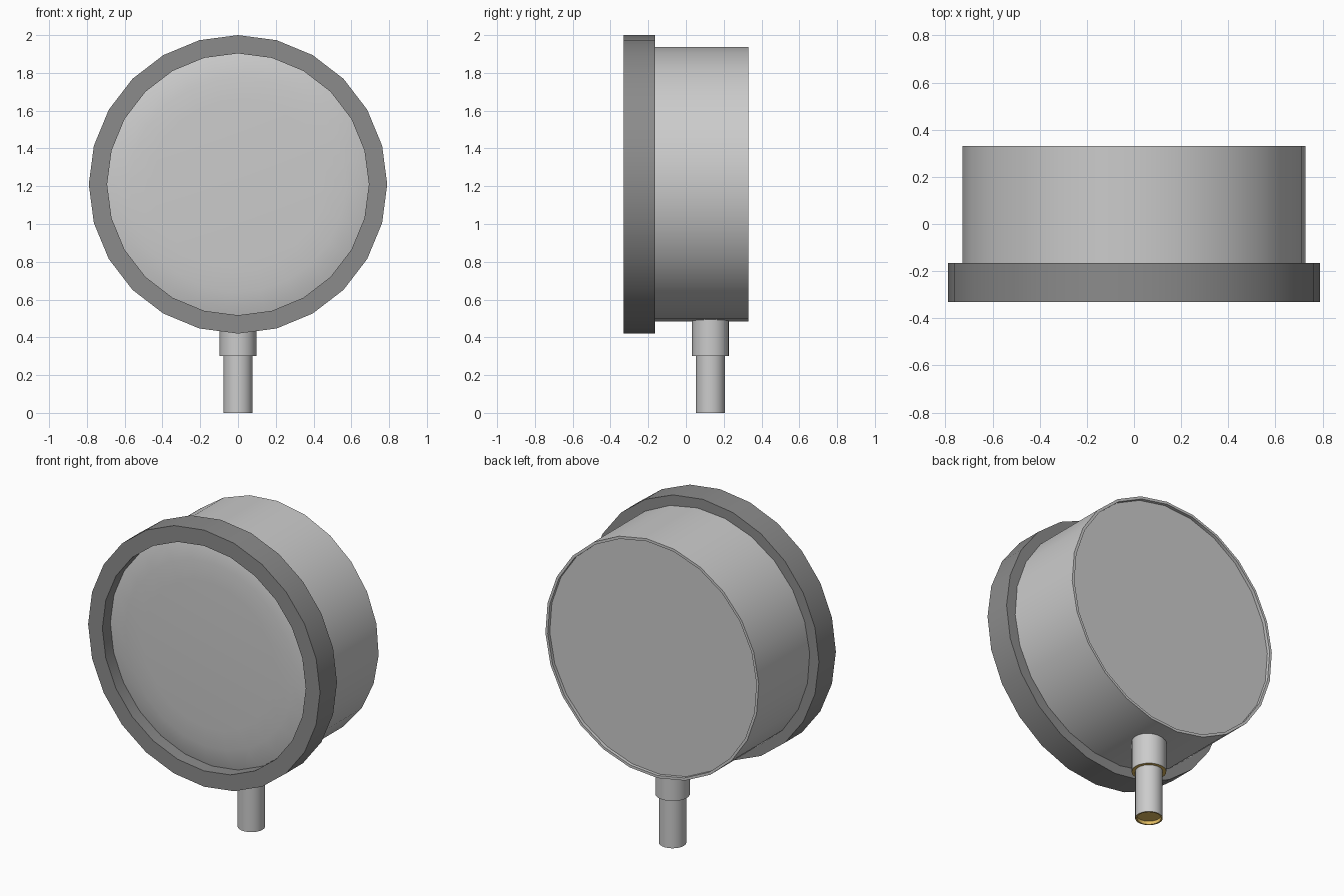
import bpy, math
from mathutils import Matrix, Vector

cube = bpy.data.objects.get("Cube")
if cube:
    bpy.data.objects.remove(cube, do_unlink=True)


def material(name, rgb):
    m = bpy.data.materials.new(name)
    m.use_nodes = True
    color = (*rgb, 1)
    m.diffuse_color = color
    m.node_tree.nodes["Principled BSDF"].inputs["Base Color"].default_value = color
    return m


steel = material("light steel", (0.6, 0.6, 0.6))
dark = material("dark grey", (0.26, 0.26, 0.26))
brass = material("brass", (0.75, 0.5, 0.12))


def lathe(name, profile, sides, matrix, mats, turn=0.0, inner_from=None):
    """Spin (radius, height) points about local z; radius 0 closes to a point.
    Bands from index inner_from onward take the second material."""
    verts, rings, faces, slots = [], [], [], []
    for r, h in profile:
        n = 1 if r == 0 else sides
        rings.append([len(verts) + i for i in range(n)])
        for i in range(n):
            a = turn + math.tau * i / sides
            verts.append(matrix @ Vector((r * math.cos(a), r * math.sin(a), h)))
    for k, (a, b) in enumerate(zip(rings, rings[1:])):
        for i in range(sides):
            j = (i + 1) % sides
            if len(a) == 1:
                f = (a[0], b[j], b[i])
            elif len(b) == 1:
                f = (a[i], a[j], b[0])
            else:
                f = (a[i], a[j], b[j], b[i])
            faces.append(f)
            slots.append(1 if inner_from is not None and k >= inner_from else 0)
    mesh = bpy.data.meshes.new(name)
    mesh.from_pydata(verts, [], faces)
    for m in mats:
        mesh.materials.append(m)
    mesh.polygons.foreach_set("material_index", slots)
    mesh.update()
    ob = bpy.data.objects.new(name, mesh)
    bpy.context.collection.objects.link(ob)
    bpy.ops.object.select_all(action='DESELECT')
    ob.select_set(True)
    bpy.context.view_layer.objects.active = ob
    bpy.ops.object.shade_smooth_by_angle(angle=math.radians(30))
    return ob


# Dial axis: local z runs from front to back
dial = Matrix.Translation((0, 0, 1.21)) @ Matrix.Rotation(-math.pi / 2, 4, 'X')
twist = math.radians(3)

# Case with a shallow recessed back
lathe("case", [(0.728, -0.17), (0.728, 0.33), (0.712, 0.33), (0.712, 0.31),
               (0.0, 0.31)], 24, dial, [steel], twist)

# Front ring around the glass
lathe("bezel", [(0.693, -0.2), (0.693, -0.33), (0.79, -0.33), (0.79, -0.165),
                (0.70, -0.165)], 24, dial, [dark])

# Gently domed cover
lathe("dial_cover", [(0.0, -0.285), (0.45, -0.283), (0.57, -0.277),
                     (0.65, -0.265), (0.70, -0.25)], 24, dial, [steel], twist)

# Fitting below the case: plated outside, brass on the exposed ends
stem = Matrix.Translation((0, 0.13, 0))
lathe("stem_collar", [(0.097, 0.54), (0.097, 0.30), (0.07, 0.30)][::-1], 24,
      stem, [brass, steel], inner_from=1)
lathe("stem_pipe", [(0.077, 0.32), (0.077, 0.0), (0.068, 0.0), (0.068, 0.02),
                    (0.0, 0.02)][::-1], 24, stem, [brass, steel], inner_from=3)
